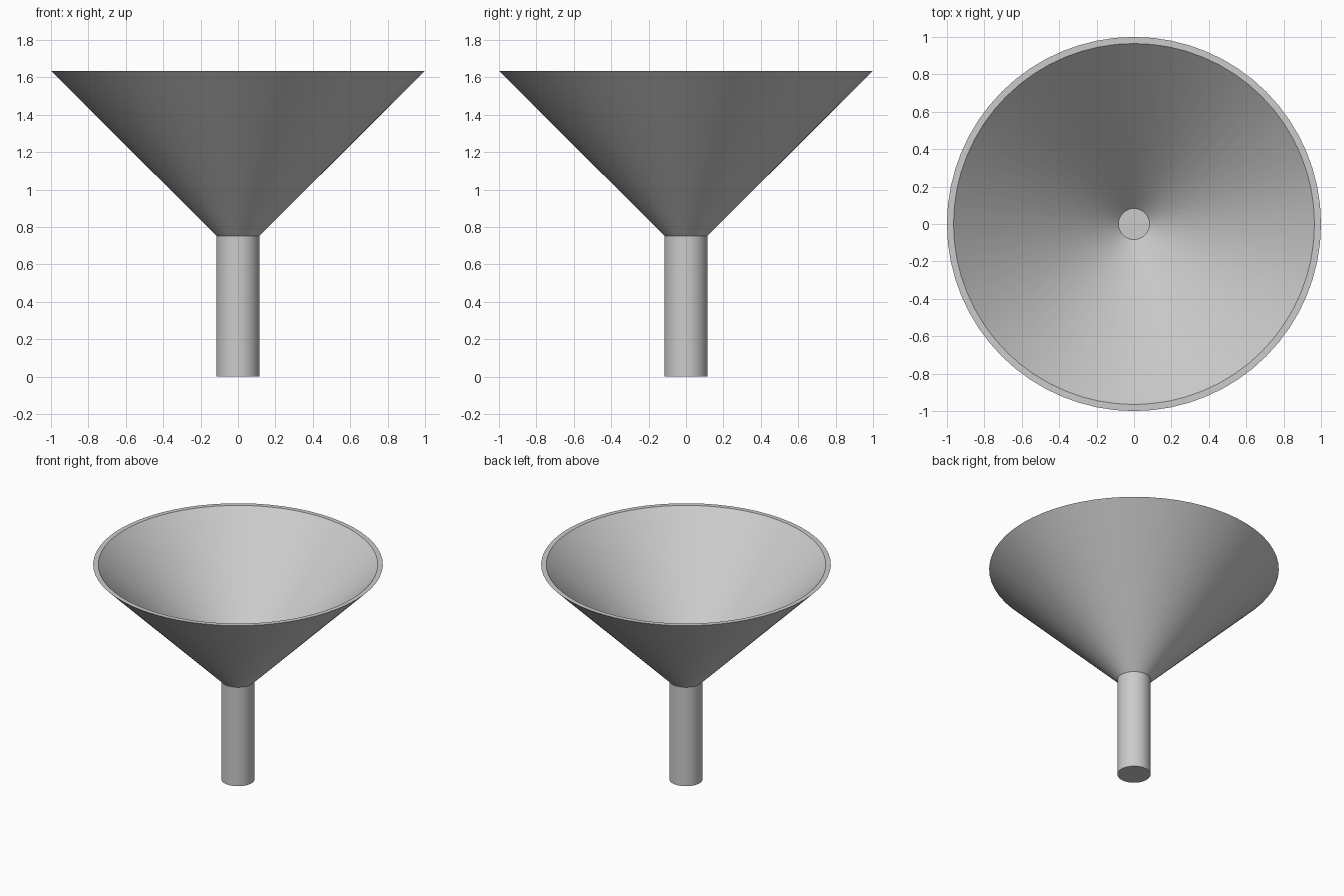
import bpy, bmesh, math

if "Cube" in bpy.data.objects:
    bpy.data.objects.remove(bpy.data.objects["Cube"], do_unlink=True)

SEGMENTS = 64
HEIGHT = 1.635
NECK_Z = 0.753

# Plain grey material
grey = bpy.data.materials.new("light_grey")
grey.use_nodes = True
colour = (0.6, 0.6, 0.6, 1)
grey.diffuse_color = colour
grey.node_tree.nodes["Principled BSDF"].inputs["Base Color"].default_value = colour


def lathe(name, profile, cap_ends=False):
    """Spin (radius, z) points, listed with the outside on their right, around z."""
    bm = bmesh.new()
    rings = []
    for r, z in profile:
        rings.append([bm.verts.new((r * math.cos(a), r * math.sin(a), z))
                      for a in (math.tau * i / SEGMENTS for i in range(SEGMENTS))])
    for low, high in zip(rings, rings[1:]):
        for i in range(SEGMENTS):
            j = (i + 1) % SEGMENTS
            bm.faces.new((low[i], low[j], high[j], high[i]))
    if cap_ends:
        bm.faces.new(rings[0][::-1])
        bm.faces.new(rings[-1])
    mesh = bpy.data.meshes.new(name)
    bm.to_mesh(mesh)
    bm.free()
    mesh.materials.append(grey)
    obj = bpy.data.objects.new(name, mesh)
    bpy.context.collection.objects.link(obj)
    bpy.ops.object.select_all(action="DESELECT")
    obj.select_set(True)
    bpy.context.view_layer.objects.active = obj
    bpy.ops.object.shade_smooth_by_angle(angle=math.radians(30))
    return obj


# Conical bowl: outer wall, flat rim, inner wall
lathe("funnel_cone", [(0.115, NECK_Z), (1.0, HEIGHT), (0.965, HEIGHT), (0.083, NECK_Z)])

# Closed spout, whose top forms the floor of the bowl
lathe("funnel_spout", [(0.115, 0), (0.115, NECK_Z)], cap_ends=True)
